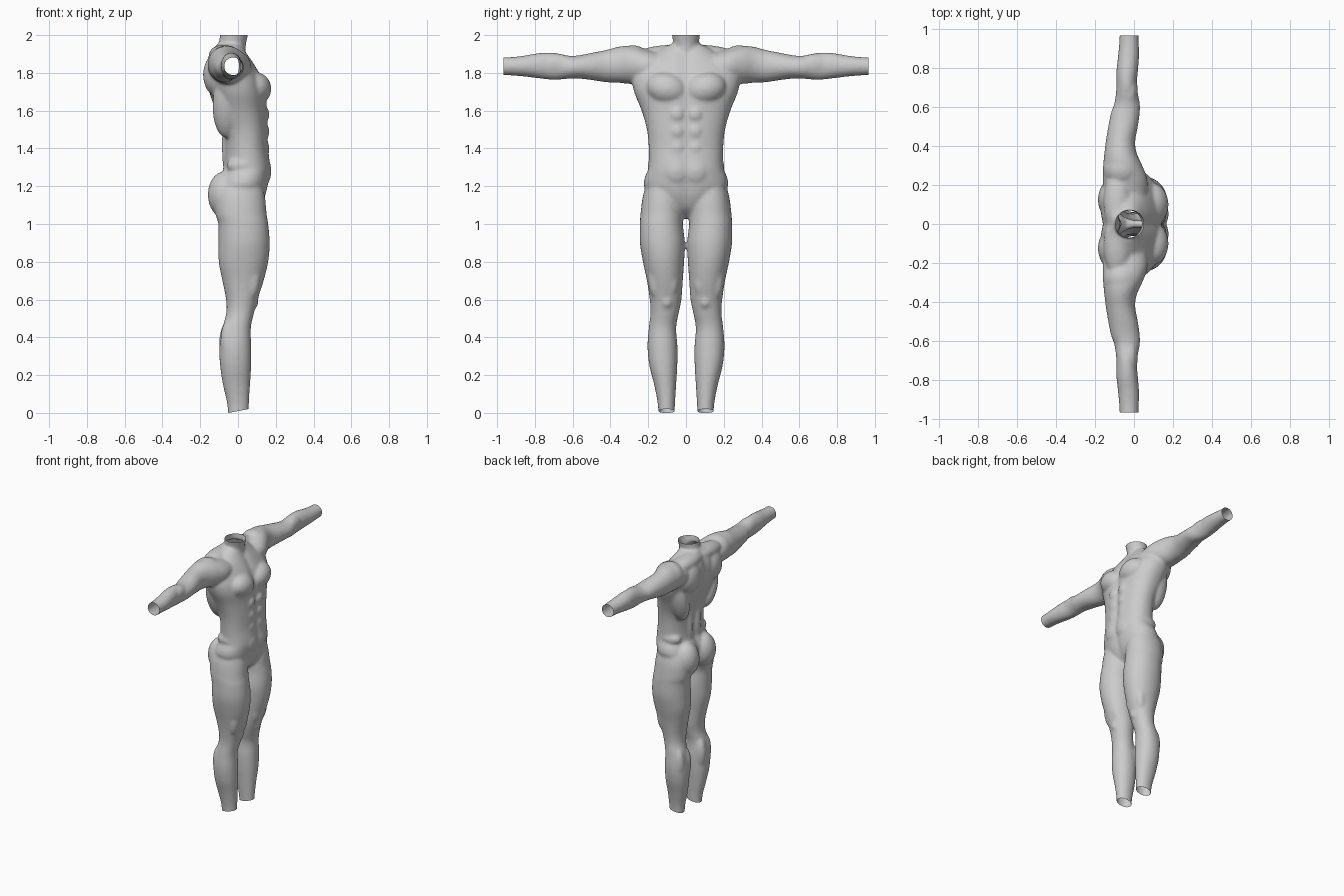
import bpy, bmesh, math
from mathutils import Matrix, Vector

bm = bmesh.new()


def catmull(rows, steps=4):
    """Smoothly interpolate rows of section parameters."""
    out = []
    for i in range(len(rows) - 1):
        p = [rows[max(0, min(len(rows) - 1, i + k))] for k in (-1, 0, 1, 2)]
        for s in range(steps):
            t = s / steps
            out.append([0.5 * (2 * b + (c - a) * t + (2 * a - 5 * b + 4 * c - d) * t * t
                               + (3 * b - a - 3 * c + d) * t ** 3) for a, b, c, d in zip(*p)])
    return out + [list(rows[-1])]


def loft(rows, axis='z', side=1, power=2.0, groove=0.0, n=48):
    """Skin sections (position, x back, x front, low, high) along z or y."""
    rings = []
    for t, x0, x1, v0, v1 in catmull(rows):
        ring = []
        for k in range(n):
            a = 2 * math.pi * k / n
            c, s = math.cos(a), math.sin(a)
            u = math.copysign(abs(c) ** (2 / power), c)
            v = math.copysign(abs(s) ** (2 / power), s)
            x = (x0 + x1) / 2 + u * (x1 - x0) / 2
            w = (v0 + v1) / 2 + v * (v1 - v0) / 2
            x -= math.copysign(groove, c) * math.exp(-(w / 0.03) ** 2)
            ring.append(bm.verts.new((x, side * w, t) if axis == 'z' else (x, side * t, w)))
        rings.append(ring)
    for a, b in zip(rings, rings[1:]):
        for k in range(n):
            bm.faces.new((a[k], a[(k + 1) % n], b[(k + 1) % n], b[k]))
    bm.faces.new(rings[0])
    bm.faces.new(rings[-1])


def muscle(loc, rad, tilt=0.0, pitch=0.0):
    """Mirrored pair of ellipsoids; tilt turns about x, pitch about y."""
    for s in (1, -1):
        m = (Matrix.Translation((loc[0], s * loc[1], loc[2])) @ Matrix.Rotation(s * tilt, 4, 'X')
             @ Matrix.Rotation(pitch, 4, 'Y') @ Matrix.Diagonal((*rad, 1)))
        bmesh.ops.create_uvsphere(bm, u_segments=32, v_segments=20, radius=1, matrix=m)


# torso, from crotch to the base of the neck
torso = [(1.03, -.05, .06, .04), (1.08, -.09, .115, .10), (1.14, -.11, .145, .18), (1.2, -.115, .16, .222),
         (1.25, -.10, .168, .217), (1.3, -.08, .175, .198), (1.4, -.075, .163, .197), (1.5, -.085, .16, .207),
         (1.6, -.122, .155, .235), (1.7, -.155, .15, .275), (1.78, -.17, .125, .285), (1.85, -.165, .085, .25),
         (1.91, -.145, .045, .16), (1.95, -.12, .02, .09)]
loft([(z, b, f, -w, w) for z, b, f, w in torso], power=2.25, groove=.012)

# neck
loft([(1.82, -.14, .03, -.085, .085), (1.9, -.125, .04, -.075, .075), (1.95, -.105, .042, -.068, .068),
      (2.0, -.095, .053, -.074, .074), (2.05, -.095, .06, -.078, .078)])

for s in (1, -1):
    # legs
    loft([(1.24, -.08, .12, .06, .20), (1.15, -.12, .142, .02, .228), (1.05, -.118, .152, .014, .241),
          (1.0, -.104, .16, .017, .244), (.9, -.103, .168, .006, .244), (.8, -.102, .16, .010, .228),
          (.7, -.083, .136, .017, .207), (.6, -.063, .104, .024, .192), (.53, -.062, .085, .038, .188),
          (.45, -.082, .068, .052, .197), (.35, -.098, .07, .045, .204), (.25, -.095, .07, .046, .194),
          (.15, -.08, .064, .052, .169), (.05, -.058, .058, .058, .15), (-.05, -.05, .056, .062, .143)],
         side=s, power=2.1)
    # arms
    loft([(.12, -.15, .06, 1.77, 1.90), (.22, -.16, .07, 1.745, 1.925), (.3, -.158, .042, 1.742, 1.943),
          (.36, -.152, .015, 1.748, 1.938), (.42, -.145, .006, 1.75, 1.922), (.5, -.132, .02, 1.762, 1.906),
          (.57, -.118, .03, 1.77, 1.893), (.62, -.1, .03, 1.769, 1.891), (.7, -.09, .014, 1.763, 1.907),
          (.78, -.09, .02, 1.771, 1.905), (.86, -.082, .026, 1.781, 1.891), (.94, -.075, .024, 1.787, 1.883),
          (1.02, -.072, .022, 1.789, 1.883)], axis='y', side=s)

# shoulders, trapezius, shoulder blades, flank of the back
muscle((-.062, .28, 1.85), (.098, .10, .096))
muscle((-.085, .11, 1.892), (.07, .17, .055), tilt=-.06)
muscle((-.10, .125, 1.79), (.085, .11, .12))
muscle((-.06, .17, 1.62), (.075, .06, .17), tilt=-.25)
# chest
muscle((.085, .10, 1.715), (.092, .115, .088), tilt=.25, pitch=-.15)
# lower back columns
muscle((-.05, .045, 1.42), (.036, .035, .2))
# abdominal blocks
for z in (1.58, 1.49, 1.40):
    muscle((.135, .048, z), (.032, .042, .045))
muscle((.125, .05, 1.28), (.052, .075, .085))
# flanks above the hip
muscle((.03, .15, 1.31), (.09, .052, .05))
# buttocks
muscle((-.068, .098, 1.155), (.092, .095, .125))
# thigh, kneecap and calf masses
muscle((.075, .075, .70), (.05, .04, .09))
muscle((.075, .165, .74), (.045, .038, .13))
muscle((.066, .102, .59), (.044, .038, .045))
muscle((-.05, .09, .37), (.05, .04, .12))
muscle((-.045, .155, .38), (.048, .04, .12))
# forearm mass
muscle((-.02, .68, 1.845), (.04, .09, .055))

bmesh.ops.recalc_face_normals(bm, faces=bm.faces)
mesh = bpy.data.meshes.new("body")
bm.to_mesh(mesh)
bm.free()
body = bpy.data.objects.new("body", mesh)
bpy.context.collection.objects.link(body)
bpy.context.view_layer.objects.active = body
body.select_set(True)

# fuse all masses into one skin and relax it
remesh = body.modifiers.new("fuse", 'REMESH')
remesh.mode = 'VOXEL'
remesh.voxel_size = .008
relax = body.modifiers.new("relax", 'SMOOTH')
relax.factor = .5
relax.iterations = 14
for name in ("fuse", "relax"):
    bpy.ops.object.modifier_apply(modifier=name)

# cut the open ends at neck, wrists and ankles
bm = bmesh.new()
bm.from_mesh(body.data)
for co, no in (((0, 0, 2), (0, 0, 1)), ((0, .965, 0), (0, 1, 0)), ((0, -.965, 0), (0, -1, 0)),
               ((-.05, 0, 0), (.19, 0, -1))):
    bmesh.ops.bisect_plane(bm, geom=bm.verts[:] + bm.edges[:] + bm.faces[:], plane_co=Vector(co),
                           plane_no=Vector(no).normalized(), clear_outer=True)
bm.to_mesh(body.data)
bm.free()
bpy.ops.object.shade_smooth()
